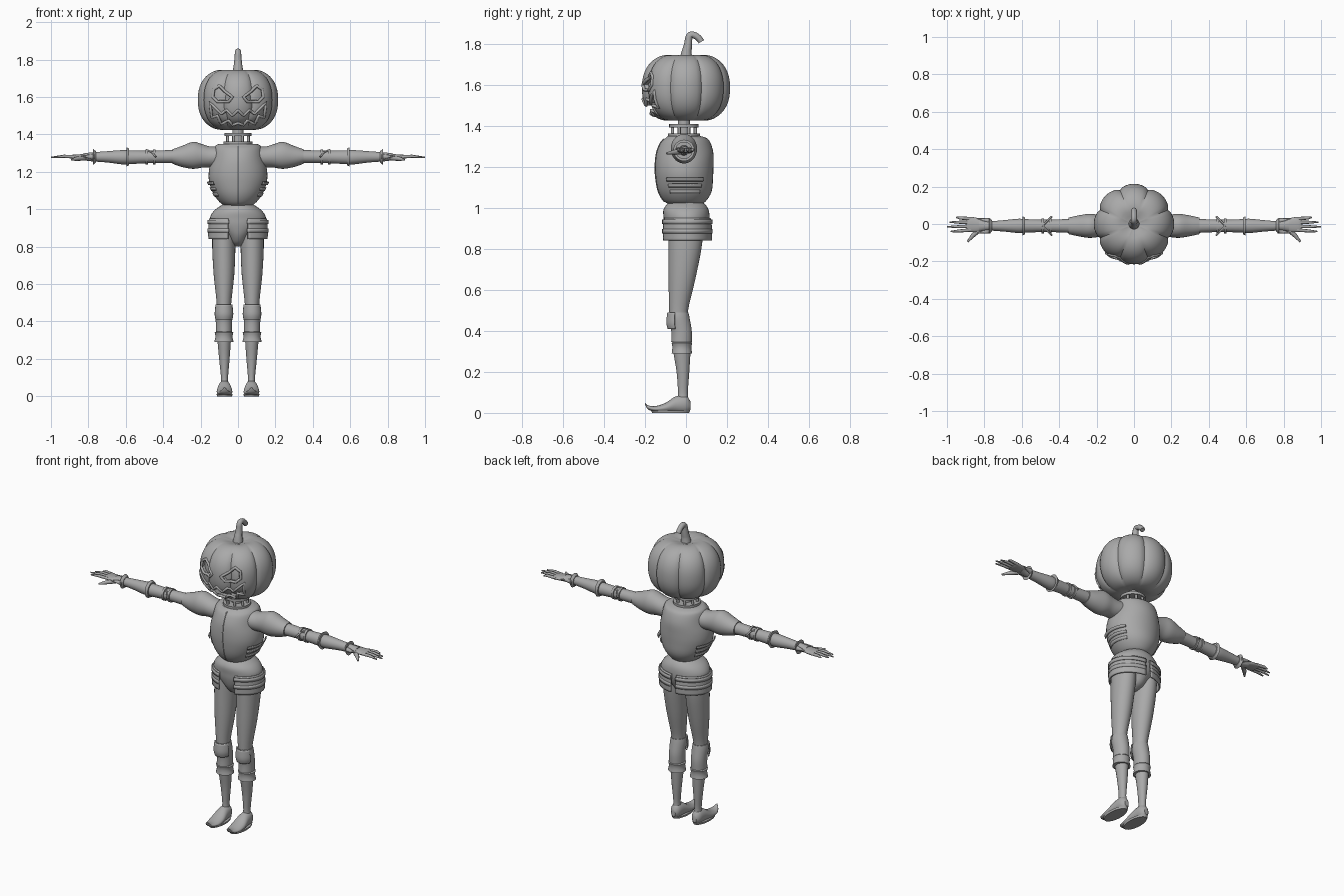
import bpy, bmesh, math
from math import sin, cos, pi, radians
from mathutils import Vector
from mathutils.bvhtree import BVHTree

if "Cube" in bpy.data.objects:
    bpy.data.objects.remove(bpy.data.objects["Cube"])

grey = bpy.data.materials.new("plain grey")
grey.use_nodes = True
grey.diffuse_color = (0.4, 0.4, 0.4, 1)
grey.node_tree.nodes["Principled BSDF"].inputs["Base Color"].default_value = (0.4, 0.4, 0.4, 1)


def finish(obj, mirror=False, smooth=True, thick=0):
    """Link the object, colour it and add the shared modifiers."""
    bpy.context.collection.objects.link(obj)
    obj.data.materials.append(grey)
    if thick:
        mod = obj.modifiers.new("thickness", 'SOLIDIFY')
        mod.thickness, mod.offset = thick, 0
    if mirror:
        obj.modifiers.new("mirror", 'MIRROR').use_clip = False
    if smooth and obj.type == 'MESH':
        bpy.ops.object.select_all(action='DESELECT')
        obj.select_set(True)
        bpy.context.view_layer.objects.active = obj
        bpy.ops.object.shade_smooth_by_angle(angle=radians(40))
    return obj


def build(name, verts, faces, **kw):
    mesh = bpy.data.meshes.new(name)
    mesh.from_pydata(verts, [], faces)
    bm = bmesh.new()
    bm.from_mesh(mesh)
    bmesh.ops.recalc_face_normals(bm, faces=bm.faces)
    bm.to_mesh(mesh)
    bm.free()
    return finish(bpy.data.objects.new(name, mesh), **kw)


def refine(rings, steps):
    """Run a smooth spline through the rings."""
    out = []
    for i in range(len(rings) - 1):
        a, b, c, d = (rings[min(max(i + k, 0), len(rings) - 1)] for k in (-1, 0, 1, 2))
        for s in range(steps):
            t = s / steps
            out.append([q + t / 2 * (r - p + t * (2 * p - 5 * q + 4 * r - u + t * (3 * (q - r) + u - p)))
                        for p, q, r, u in zip(a, b, c, d)])
    return out + [rings[-1]]


def loft(name, axis, rings, sides=28, steps=4, arc=None, **kw):
    """Ellipses (position, centre, centre, radius, radius) joined along an axis."""
    rings = refine(rings, steps) if steps > 1 else rings
    start, end = (radians(a) for a in arc) if arc else (0, 2 * pi)
    div = sides - 1 if arc else sides
    verts, faces = [], []
    for t, c1, c2, r1, r2 in rings:
        for k in range(sides):
            a = start + (end - start) * k / div
            p, q = c1 + r1 * cos(a), c2 + r2 * sin(a)
            verts.append({'X': (t, p, q), 'Y': (p, t, q), 'Z': (p, q, t)}[axis])
    for i in range(len(rings) - 1):
        for k in range(div):
            n = (k + 1) % sides
            faces.append((i * sides + k, i * sides + n, (i + 1) * sides + n, (i + 1) * sides + k))
    if not arc:
        faces.append(tuple(range(sides)))
        faces.append(tuple(range(len(verts) - sides, len(verts))))
    return build(name, verts, faces, **kw)


def wire(name, points, radius, radii=None, cyclic=False, kind='POLY', mirror=False):
    """Round tube along points."""
    curve = bpy.data.curves.new(name, 'CURVE')
    curve.dimensions, curve.bevel_depth, curve.bevel_resolution = '3D', radius, 2
    curve.use_fill_caps = True
    line = curve.splines.new(kind)
    line.points.add(len(points) - 1)
    for i, p in enumerate(points):
        line.points[i].co = (*p, 1)
        line.points[i].radius = radii[i] if radii else 1
    line.use_cyclic_u, line.use_smooth = cyclic, True
    if kind == 'NURBS':
        line.order_u, line.use_endpoint_u = 3, True
    return finish(bpy.data.objects.new(name, curve), mirror=mirror, smooth=False)


# Pumpkin head: ribbed shell with a core behind the carved openings
def pumpkin(name, size):
    around, rows = 96, 32
    verts, faces = [], []
    for i in range(rows + 1):
        u = pi * (i / rows - 0.5)
        flat = max(cos(u), 0.001) ** 0.65
        z = 0.17 * math.copysign(abs(sin(u)) ** 0.9, u)
        z -= math.copysign(0.03, u) * math.exp(-(flat / 0.3) ** 2)
        for k in range(around):
            a = 2 * pi * k / around
            r = 0.215 * flat * (0.91 + 0.09 * abs(cos(4 * a)) ** 0.6)
            verts.append((size * r * cos(a), size * r * sin(a), 1.585 + size * z))
    for i in range(rows):
        for k in range(around):
            n = (k + 1) % around
            faces.append((i * around + k, i * around + n, (i + 1) * around + n, (i + 1) * around + k))
    faces += [tuple(range(around)), tuple(range(rows * around, len(verts)))]
    return build(name, verts, faces), BVHTree.FromPolygons(verts, faces)


head, surface = pumpkin("pumpkin_head", 1)
pumpkin("head_core", 0.88)
eye = [(0.03, 1.60), (0.07, 1.63), (0.10, 1.66), (0.13, 1.64), (0.135, 1.60), (0.11, 1.575), (0.05, 1.575)]
lip = [(0.03, 1.50), (0.06, 1.53), (0.09, 1.51), (0.15, 1.57), (0.14, 1.49), (0.11, 1.50),
       (0.09, 1.455), (0.05, 1.475), (0.03, 1.45)]
mouth = [(0, 1.53)] + lip + [(0, 1.46)] + [(-x, z) for x, z in reversed(lip)]
flip = [(-x, z) for x, z in eye]
for label, shape in (("left_eye", eye), ("right_eye", flip), ("mouth", mouth)):
    count = len(shape)
    solid = [(x, y, z) for y in (-0.4, -0.05) for x, z in shape]
    sides = [(k, (k + 1) % count, (k + 1) % count + count, k + count) for k in range(count)]
    cutter = build(label + "_cutter", solid, sides + [tuple(range(count)), tuple(range(count, 2 * count))], smooth=False)
    cutter.hide_render = True
    cutter.hide_set(True)
    cut = head.modifiers.new(label, 'BOOLEAN')
    cut.operation, cut.object, cut.solver = 'DIFFERENCE', cutter, 'EXACT'
    rim = []
    for k, (x, z) in enumerate(shape):
        nx, nz = shape[(k + 1) % count]
        for s in range(4):
            spot = Vector((x + (nx - x) * s / 4, -1, z + (nz - z) * s / 4))
            hit = surface.ray_cast(spot, Vector((0, 1, 0)))[0]
            if hit:
                rim.append(hit)
    wire(label + "_rim", rim, 0.008, cyclic=True)

# Curled stem
wire("stem", [(0, 0, 1.70), (0, 0, 1.75), (0, 0.01, 1.79), (0, 0.015, 1.85), (0, 0.06, 1.835), (0, 0.075, 1.81)],
     0.02, [1.8, 1.3, 1, 0.8, 0.8, 0.75], kind='NURBS')

# Neck: two discs held by posts
for label, z, r in (("neck_top", 1.40, 0.072), ("neck_base", 1.355, 0.078)):
    loft(label, 'Z', [(z - 0.008, 0, -0.01, r, r), (z + 0.008, 0, -0.01, r, r)], steps=1)
loft("neck_core", 'Z', [(1.34, 0, -0.01, 0.03, 0.03), (1.44, 0, -0.01, 0.03, 0.03)], steps=1)
for k in range(8):
    a = 2 * pi * (k + 0.5) / 8
    x, y = 0.06 * cos(a), 0.06 * sin(a) - 0.01
    wire("neck_post", [(x, y, 1.35), (x, y, 1.40)], 0.008)

# Torso, with a front seam and side vents
body = [(1.01, 0, 0, 0.05, 0.06), (1.03, 0, -0.005, 0.09, 0.10), (1.08, 0, -0.005, 0.13, 0.13),
        (1.15, 0, -0.008, 0.155, 0.14), (1.21, 0, -0.008, 0.155, 0.142), (1.27, 0, -0.005, 0.14, 0.138),
        (1.32, 0, -0.002, 0.13, 0.12), (1.34, 0, 0, 0.12, 0.10), (1.35, 0, -0.01, 0.10, 0.08)]
loft("torso", 'Z', body, sides=40)
wire("front_seam", [(0, cy - ry, z) for z, _, cy, _, ry in refine(body, 3)[3:-4]], 0.003)
for z in (1.07, 1.10, 1.13):
    r = 0.122 + (z - 1.07) * 0.5
    loft("side_vent", 'Z', [(z, 0, -0.005, r + 0.004, r), (z + 0.016, 0, -0.005, r + 0.012, r + 0.005)],
         steps=1, arc=(-35, 35), thick=0.006, mirror=True)

# Hips and flared shorts, open at the front and back
loft("hips", 'Z', [(0.80, 0, 0, 0.02, 0.02), (0.82, 0, 0, 0.045, 0.06), (0.86, 0, 0, 0.07, 0.09),
                   (0.91, 0, 0.003, 0.13, 0.108), (0.95, 0, 0.003, 0.15, 0.112),
                   (0.99, 0, 0, 0.13, 0.11), (1.02, 0, 0, 0.09, 0.09), (1.035, 0, 0, 0.06, 0.06)], sides=36)
loft("shorts", 'Z', [(0.84, 0, 0.004, 0.155, 0.12), (0.90, 0, 0.004, 0.155, 0.12), (0.95, 0, 0.003, 0.151, 0.114)],
     arc=(-70, 84), thick=0.008, mirror=True)
for z in (0.875, 0.92):
    loft("shorts_belt", 'Z', [(z, 0, 0.004, 0.159, 0.124), (z + 0.022, 0, 0.004, 0.159, 0.123)],
         steps=1, arc=(-72, 84), thick=0.006, mirror=True)

# Legs with knee pads and calf cuffs
loft("leg", 'Z', [(0.06, 0.072, -0.015, 0.023, 0.028), (0.10, 0.072, -0.015, 0.019, 0.024),
                  (0.20, 0.073, -0.015, 0.028, 0.031), (0.30, 0.074, -0.02, 0.036, 0.042),
                  (0.38, 0.075, -0.022, 0.04, 0.046), (0.44, 0.075, -0.032, 0.04, 0.046),
                  (0.50, 0.075, -0.036, 0.039, 0.046), (0.65, 0.075, -0.02, 0.055, 0.065),
                  (0.80, 0.076, -0.005, 0.062, 0.08), (0.90, 0.076, 0, 0.06, 0.085)], mirror=True)
loft("boot_top", 'Z', [(0.345, 0.075, -0.022, 0.043, 0.05), (0.40, 0.075, -0.022, 0.044, 0.05),
                       (0.46, 0.075, -0.034, 0.046, 0.052), (0.49, 0.075, -0.036, 0.042, 0.048)], mirror=True)
loft("knee_pad", 'Z', [(0.41, 0.075, -0.034, 0.045, 0.052), (0.44, 0.075, -0.036, 0.05, 0.057),
                       (0.49, 0.075, -0.036, 0.045, 0.052)], arc=(-160, -20), thick=0.006, mirror=True)
loft("calf_cuff", 'Z', [(0.29, 0.075, -0.02, 0.052, 0.05), (0.32, 0.075, -0.02, 0.045, 0.046),
                        (0.34, 0.075, -0.02, 0.05, 0.05), (0.345, 0.075, -0.02, 0.042, 0.045)], steps=2, mirror=True)

# Feet with upturned toes
loft("foot", 'Y', [(0.022, 0.072, 0.035, 0.014, 0.02), (0, 0.072, 0.042, 0.03, 0.042),
                   (-0.05, 0.072, 0.04, 0.036, 0.04), (-0.10, 0.072, 0.025, 0.042, 0.024),
                   (-0.15, 0.072, 0.019, 0.036, 0.014), (-0.185, 0.072, 0.027, 0.02, 0.01),
                   (-0.20, 0.072, 0.045, 0.004, 0.004)], mirror=True)
loft("sole", 'Z', [(0, 0.072, -0.075, 0.04, 0.09), (0.012, 0.072, -0.075, 0.043, 0.095)], steps=1, mirror=True)

# Arms: puffed shoulder, upper arm, elbow bands, forearm and wrist
loft("shoulder", 'X', [(0.09, -0.01, 1.28, 0.065, 0.055), (0.15, -0.01, 1.28, 0.06, 0.056),
                       (0.19, -0.01, 1.285, 0.06, 0.062), (0.24, -0.01, 1.288, 0.064, 0.072),
                       (0.30, -0.01, 1.282, 0.055, 0.056), (0.35, -0.01, 1.282, 0.044, 0.039)], mirror=True)
loft("arm", 'X', [(0.33, -0.01, 1.282, 0.038, 0.036), (0.46, -0.01, 1.28, 0.033, 0.033),
                  (0.58, -0.01, 1.278, 0.036, 0.037), (0.62, -0.01, 1.278, 0.038, 0.038),
                  (0.70, -0.01, 1.28, 0.03, 0.03), (0.78, -0.01, 1.28, 0.025, 0.024),
                  (0.83, -0.008, 1.28, 0.032, 0.018)], mirror=True)
for label, x, r, flare in (("elbow_band", 0.44, 0.04, 0), ("elbow_band", 0.48, 0.04, 0),
                           ("forearm_cuff", 0.582, 0.044, 0.008), ("wrist_cuff", 0.76, 0.03, 0.012)):
    loft(label, 'X', [(x, -0.01, 1.28, r, r), (x + 0.014, -0.01, 1.28, r + flare, r + flare)], steps=1, mirror=True)
for side in (-1, 1):
    wire("elbow_strap", [(0.44, -0.01 + side * 0.05, 1.28), (0.46, -0.01 + side * 0.03, 1.305),
                         (0.49, -0.01, 1.317)], 0.005, mirror=True)
    wire("wrist_point", [(0.77, -0.01 + side * 0.025, 1.28), (0.84, -0.01 + side * 0.04, 1.285)],
         0.016, [1, 0.1], mirror=True)

# Hands: palm, four fingers and a thumb
loft("palm", 'X', [(0.80, -0.008, 1.28, 0.025, 0.016), (0.84, -0.005, 1.28, 0.038, 0.014),
                   (0.88, -0.002, 1.28, 0.04, 0.012), (0.895, -0.002, 1.28, 0.034, 0.008)], mirror=True)
for k, tip in enumerate((0.95, 0.985, 1.0, 0.98)):
    y = 0.028 - 0.02 * k
    wire("finger", [(0.87, y, 1.28), (0.93, y * 1.15, 1.283), (tip, y * 1.25, 1.277)],
         0.0095, [1, 0.9, 0.4], mirror=True)
wire("thumb", [(0.82, -0.025, 1.275), (0.86, -0.06, 1.27), (0.89, -0.095, 1.265)], 0.012, [1.2, 1, 0.4], mirror=True)
